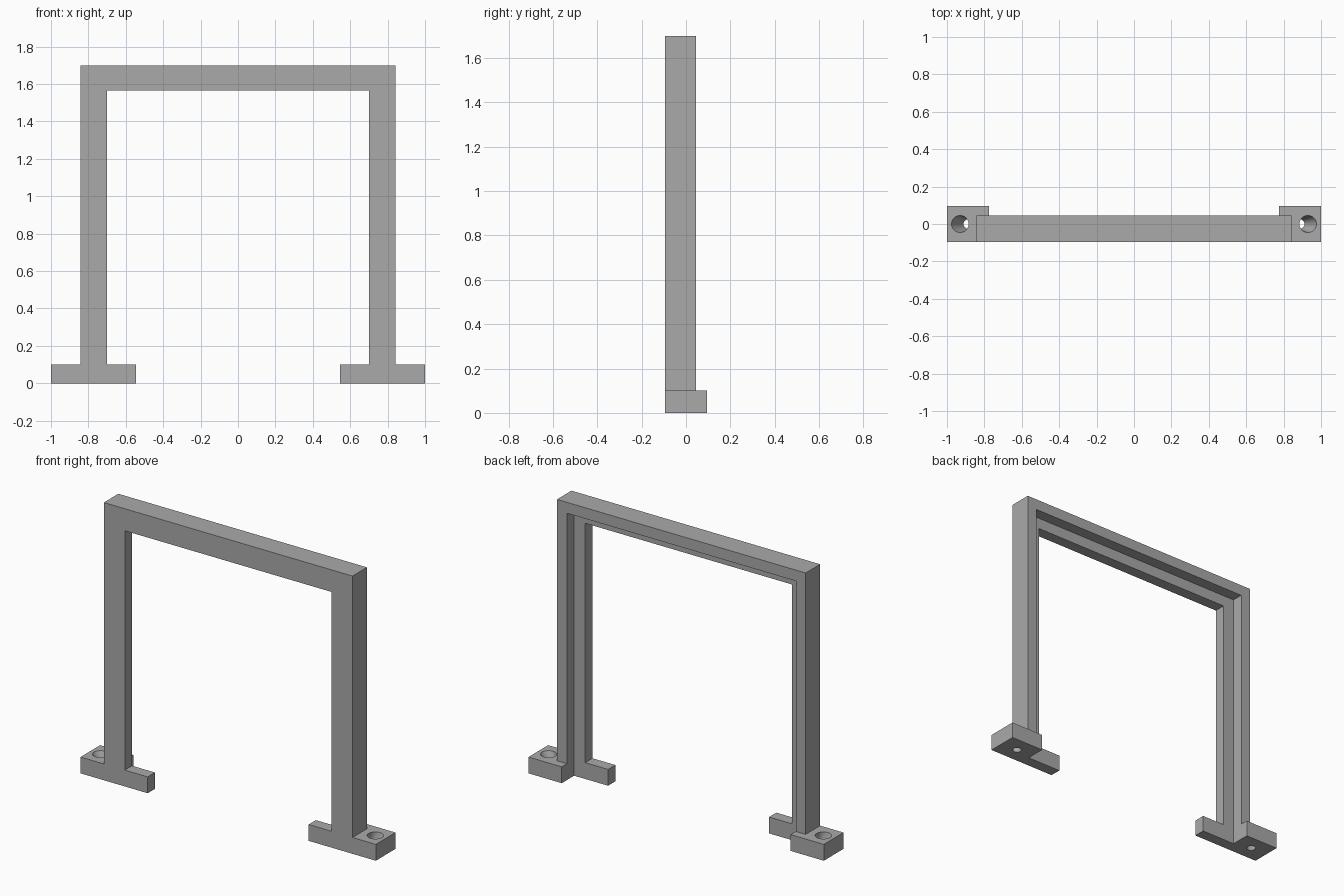
import bpy
import bmesh
from mathutils import Vector

cube = bpy.data.objects.get("Cube")
if cube:
    bpy.data.objects.remove(cube, do_unlink=True)

FRONT, LIP, BACK, FOOT_BACK = -0.095, -0.025, 0.045, 0.095
FOOT_H, TOP = 0.1, 1.7

grey = bpy.data.materials.new("plain grey")
grey.use_nodes = True
grey.diffuse_color = (0.4, 0.4, 0.4, 1)
grey.node_tree.nodes["Principled BSDF"].inputs["Base Color"].default_value = (0.4, 0.4, 0.4, 1)


def loft(name, start, end):
    """Closed solid between two matching rings of points."""
    bm = bmesh.new()
    a = [bm.verts.new(p) for p in start]
    b = [bm.verts.new(p) for p in end]
    bm.faces.new(a)
    bm.faces.new(b)
    for i in range(len(a)):
        j = (i + 1) % len(a)
        bm.faces.new((a[i], a[j], b[j], b[i]))
    bmesh.ops.recalc_face_normals(bm, faces=bm.faces)
    mesh = bpy.data.meshes.new(name)
    bm.to_mesh(mesh)
    bm.free()
    mesh.materials.append(grey)
    obj = bpy.data.objects.new(name, mesh)
    bpy.context.collection.objects.link(obj)
    return obj


def prism(name, outline, y0, y1):
    """Extrude an x-z outline along y."""
    return loft(name, [(x, y0, z) for x, z in outline], [(x, y1, z) for x, z in outline])


def box(name, x0, x1, y0, y1, z0, z1):
    return prism(name, [(x0, z0), (x1, z0), (x1, z1), (x0, z1)], y0, y1)


def ring(x, z, radius, count=48):
    """Horizontal circle of points."""
    bm = bmesh.new()
    made = bmesh.ops.create_circle(bm, segments=count, radius=radius)
    points = [v.co + Vector((x, 0, z)) for v in made["verts"]]
    bm.free()
    return points


def combine(target, tool, operation):
    tool.hide_render = True
    mod = target.modifiers.new(operation.lower(), "BOOLEAN")
    mod.operation = operation
    mod.solver = "EXACT"
    mod.object = tool
    bpy.context.view_layer.objects.active = target
    bpy.ops.object.modifier_apply(modifier=mod.name)
    bpy.data.objects.remove(tool, do_unlink=True)


# Arch with a T-shaped foot under each leg
half = [(0.70, 1.565), (0.70, FOOT_H), (0.545, FOOT_H), (0.545, 0),
        (1, 0), (1, FOOT_H), (0.842, FOOT_H), (0.842, TOP)]
outline = half + [(-x, z) for x, z in reversed(half)]
frame = prism("frame", outline, FRONT, BACK)

# Mounting pads reaching back from the feet
for side in (-1, 1):
    x0, x1 = sorted((side * 0.7, side))
    combine(frame, box("pad", x0, x1, LIP, FOOT_BACK, 0, FOOT_H), "UNION")

# Stepped recess around the opening, running down through the feet
combine(frame, box("recess_cutter", -0.775, 0.775, LIP, 0.3, -0.1, 1.633), "DIFFERENCE")

# Slanted tapered screw holes, extended a little past both pad faces
for side in (-1, 1):
    low = ring(side * 0.8816, -0.01, 0.0235)
    high = ring(side * 0.9344, FOOT_H + 0.01, 0.0475)
    combine(frame, loft("hole_cutter", low, high), "DIFFERENCE")

# Smooth hole walls, sharp edges elsewhere
bpy.ops.object.select_all(action="DESELECT")
frame.select_set(True)
bpy.context.view_layer.objects.active = frame
bpy.ops.object.shade_smooth_by_angle(angle=0.5)
